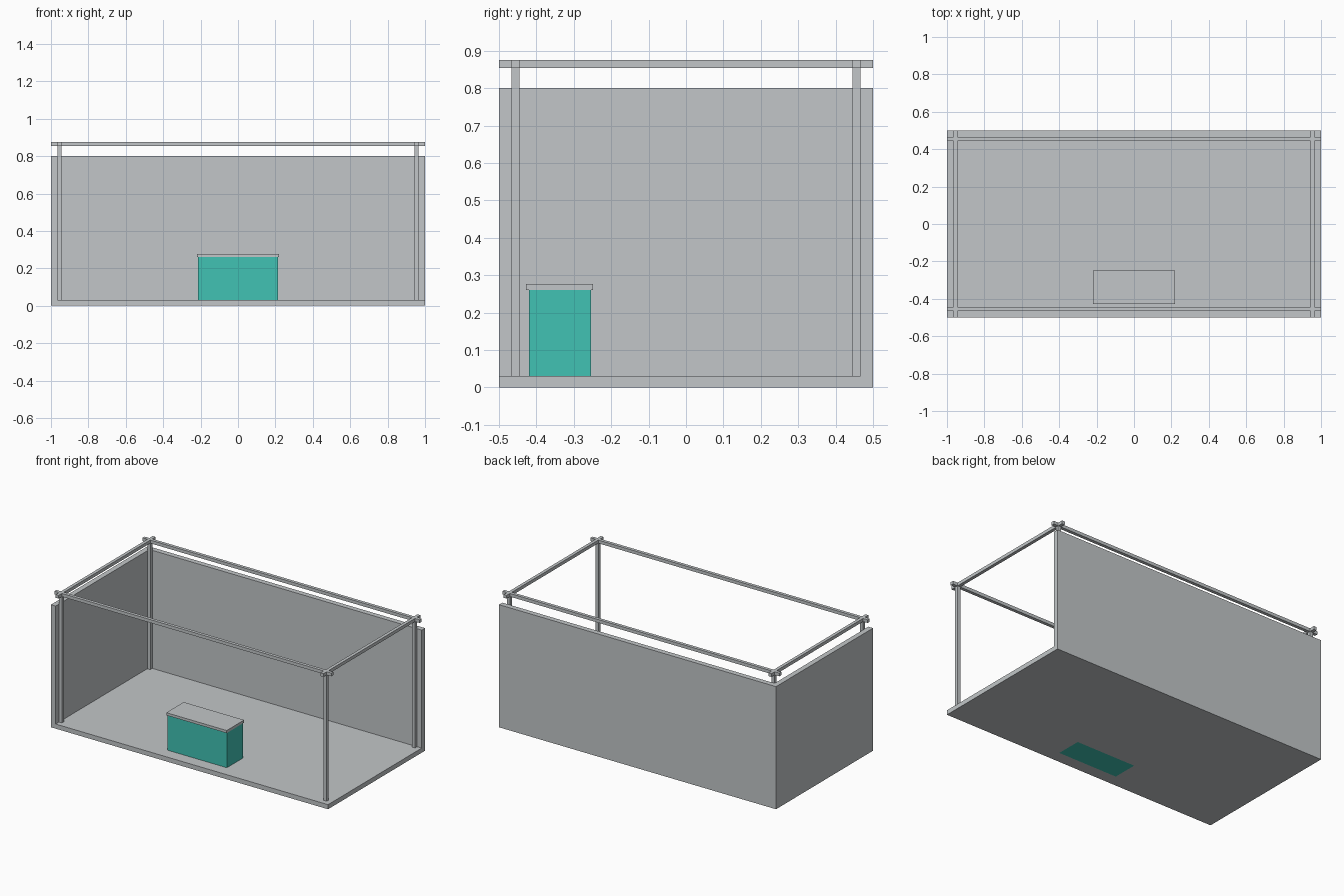
import bpy

# Remove the default cube
if "Cube" in bpy.data.objects:
    bpy.data.objects.remove(bpy.data.objects["Cube"], do_unlink=True)


def material(name, color):
    mat = bpy.data.materials.new(name)
    mat.use_nodes = True
    mat.diffuse_color = (*color, 1)
    mat.node_tree.nodes["Principled BSDF"].inputs["Base Color"].default_value = (*color, 1)
    return mat


grey = material("light_grey", (0.54, 0.565, 0.58))
teal = material("teal", (0.053, 0.539, 0.456))


def box(name, low, high, mat):
    """Axis-aligned box spanning two opposite corners."""
    center = [(a + b) / 2 for a, b in zip(low, high)]
    bpy.ops.mesh.primitive_cube_add(size=1, location=center)
    obj = bpy.context.object
    obj.name = name
    obj.scale = [b - a for a, b in zip(low, high)]
    bpy.ops.object.transform_apply(location=False, rotation=False, scale=True)
    obj.data.materials.append(mat)
    return obj


def cut(target, low, high):
    """Subtract a box from the target and discard the cutter."""
    cutter = box("cutter", low, high, grey)
    cutter.hide_render = True
    mod = target.modifiers.new("cut", "BOOLEAN")
    mod.operation = "DIFFERENCE"
    mod.solver = "EXACT"
    mod.object = cutter
    bpy.context.view_layer.objects.active = target
    bpy.ops.object.modifier_apply(modifier=mod.name)
    bpy.data.objects.remove(cutter, do_unlink=True)


FLOOR = 0.03
WALL = 0.034
TOP = 0.875
BAR = 0.021
RAIL_Z = TOP - BAR

# Floor, back wall and one side wall as a single shell
shell = box("floor_and_walls", (-1, -0.5, 0), (1, 0.5, 0.8), grey)
cut(shell, (-1 + WALL, -1, FLOOR), (2, 0.5 - WALL, 1))

# Counter, set through the floor
body_low, body_high = (-0.214, -0.42, 0), (0.214, -0.254, 0.26)
cut(shell, (body_low[0], body_low[1], -0.1), (body_high[0], body_high[1], 0.1))
box("counter_body", body_low, body_high, teal)
box("counter_top", (-0.218, -0.428, 0.26), (0.218, -0.248, 0.277), grey)

# Frame: corner posts and overhanging top rails
post_x = 1 - WALL - BAR / 2
post_y = 0.5 - WALL - BAR / 2
h = BAR / 2
for sx, side in ((-1, "right"), (1, "left")):
    x = sx * post_x
    box(side + "_rail", (x - h, -0.5, RAIL_Z), (x + h, 0.5, TOP), grey)
    for sy, end in ((-1, "front"), (1, "back")):
        y = sy * post_y
        box(f"{end}_{side}_post", (x - h, y - h, FLOOR), (x + h, y + h, TOP), grey)
for sy, end in ((-1, "front"), (1, "back")):
    y = sy * post_y
    box(end + "_rail", (-1, y - h, RAIL_Z), (1, y + h, TOP), grey)
